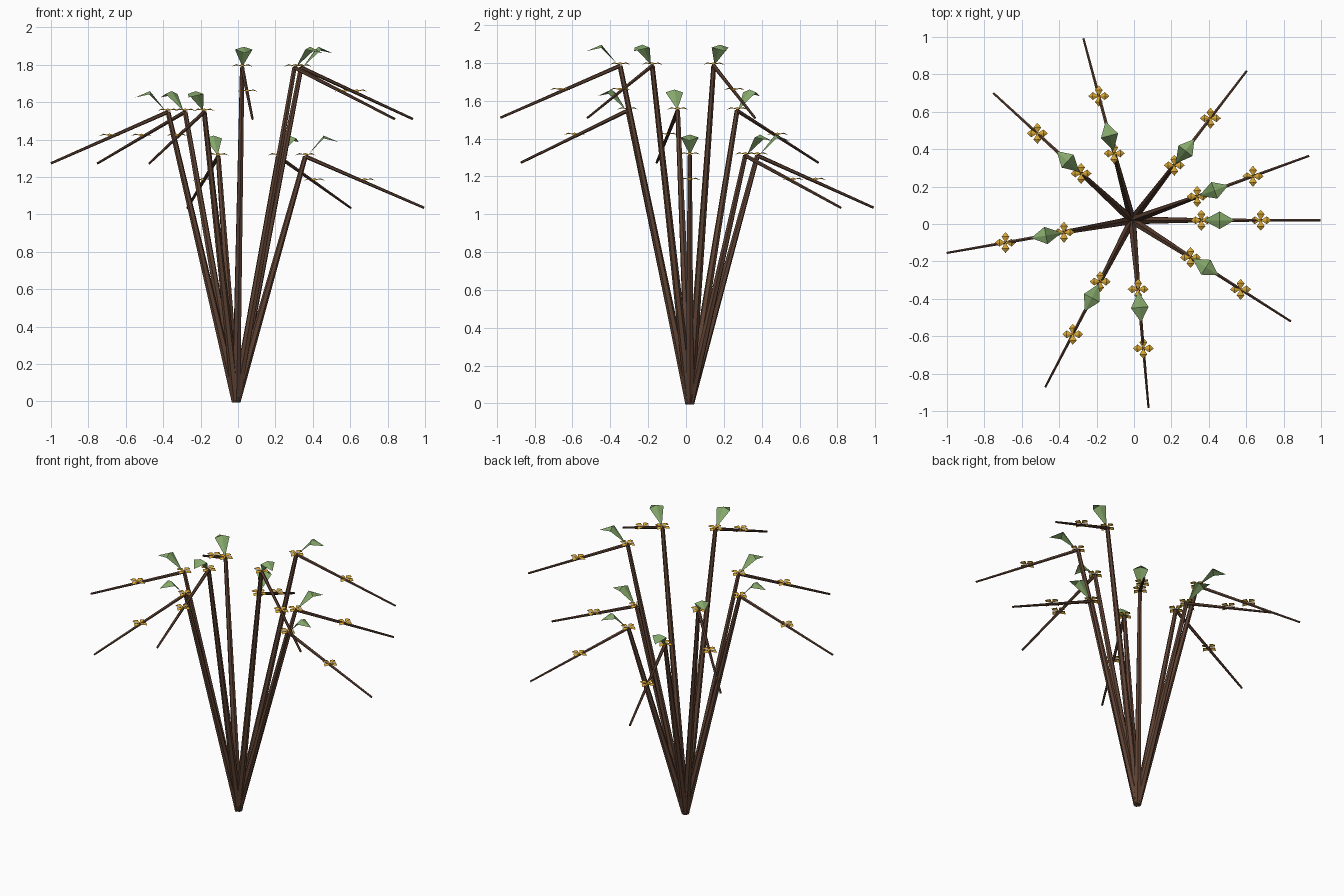
import bpy
import bmesh
from math import cos, sin, pi, radians
from mathutils import Vector, Matrix

cube = bpy.data.objects.get("Cube")
if cube:
    bpy.data.objects.remove(cube, do_unlink=True)


def make_material(name, rgb):
    mat = bpy.data.materials.new(name)
    mat.use_nodes = True
    mat.diffuse_color = (*rgb, 1)
    mat.node_tree.nodes["Principled BSDF"].inputs["Base Color"].default_value = (*rgb, 1)
    return mat


BARK = make_material("brown bark", (0.115, 0.056, 0.034))
LEAF = make_material("soft green", (0.242, 0.40, 0.15))
GOLD = make_material("gold petal", (0.70, 0.39, 0.035))

BASE = Vector((-0.01, 0.02, 0))
KNEE_REACH, TIP_REACH, DROP = 0.37, 1.005, 0.275


def finish(bm, name, mat):
    mesh = bpy.data.meshes.new(name)
    bm.to_mesh(mesh)
    bm.free()
    mesh.materials.append(mat)
    obj = bpy.data.objects.new(name, mesh)
    bpy.context.collection.objects.link(obj)
    return obj


def tapered_rod(name, start, end, r1, r2, sides=6):
    axis = end - start
    turn = axis.to_track_quat('Z', 'Y').to_matrix().to_4x4()
    bm = bmesh.new()
    bmesh.ops.create_cone(bm, cap_ends=True, segments=sides, radius1=r1, radius2=r2,
                          depth=axis.length,
                          matrix=Matrix.Translation((start + end) / 2) @ turn)
    return finish(bm, name, BARK)


def add_blade(bm, matrix, root, ridge, side, tip, half_width):
    # Folded kite: root, raised ridge point, two side corners and a drooping tip
    a, m, t = (bm.verts.new(matrix @ Vector((p[0], 0, p[1]))) for p in (root, ridge, tip))
    left, right = (bm.verts.new(matrix @ Vector((side[0], s * half_width, side[1])))
                   for s in (1, -1))
    for face in ((a, m, left), (a, right, m), (m, t, left), (m, right, t)):
        bm.faces.new(face)


def add_leaf(name, at, angle):
    bm = bmesh.new()
    add_blade(bm, Matrix.Translation(at) @ Matrix.Rotation(angle, 4, 'Z'),
              (0.012, 0.005), (0.098, 0.111), (0.098, 0.096), (0.178, 0.077), 0.047)
    return finish(bm, name, LEAF)


def add_flower(name, at):
    bm = bmesh.new()
    for k in range(4):
        add_blade(bm, Matrix.Translation(at) @ Matrix.Rotation(k * pi / 2, 4, 'Z'),
                  (0, 0), (0.033, 0.009), (0.032, 0.002), (0.056, -0.004), 0.021)
    return finish(bm, name, GOLD)


# Three tiers of three stems, each with a drooping branch, a leaf and two flowers
for tier, height in enumerate((1.31, 1.548, 1.785)):
    for i in range(3):
        angle = radians(137.5 * tier + 52.5 * i)
        out = Vector((cos(angle), sin(angle), 0))
        knee = BASE + out * KNEE_REACH + Vector((0, 0, height))
        tip = BASE + out * TIP_REACH + Vector((0, 0, height - DROP))
        tag = f"{tier + 1}_{i + 1}"
        tapered_rod(f"stem_{tag}", BASE, knee, 0.024, 0.013)
        tapered_rod(f"branch_{tag}", knee, tip, 0.011, 0.0065)
        add_leaf(f"leaf_{tag}", knee, angle)
        add_flower(f"knee_flower_{tag}", knee + Vector((0, 0, 0.009)))
        add_flower(f"branch_flower_{tag}", (knee + tip) / 2 + Vector((0, 0, 0.012)))
